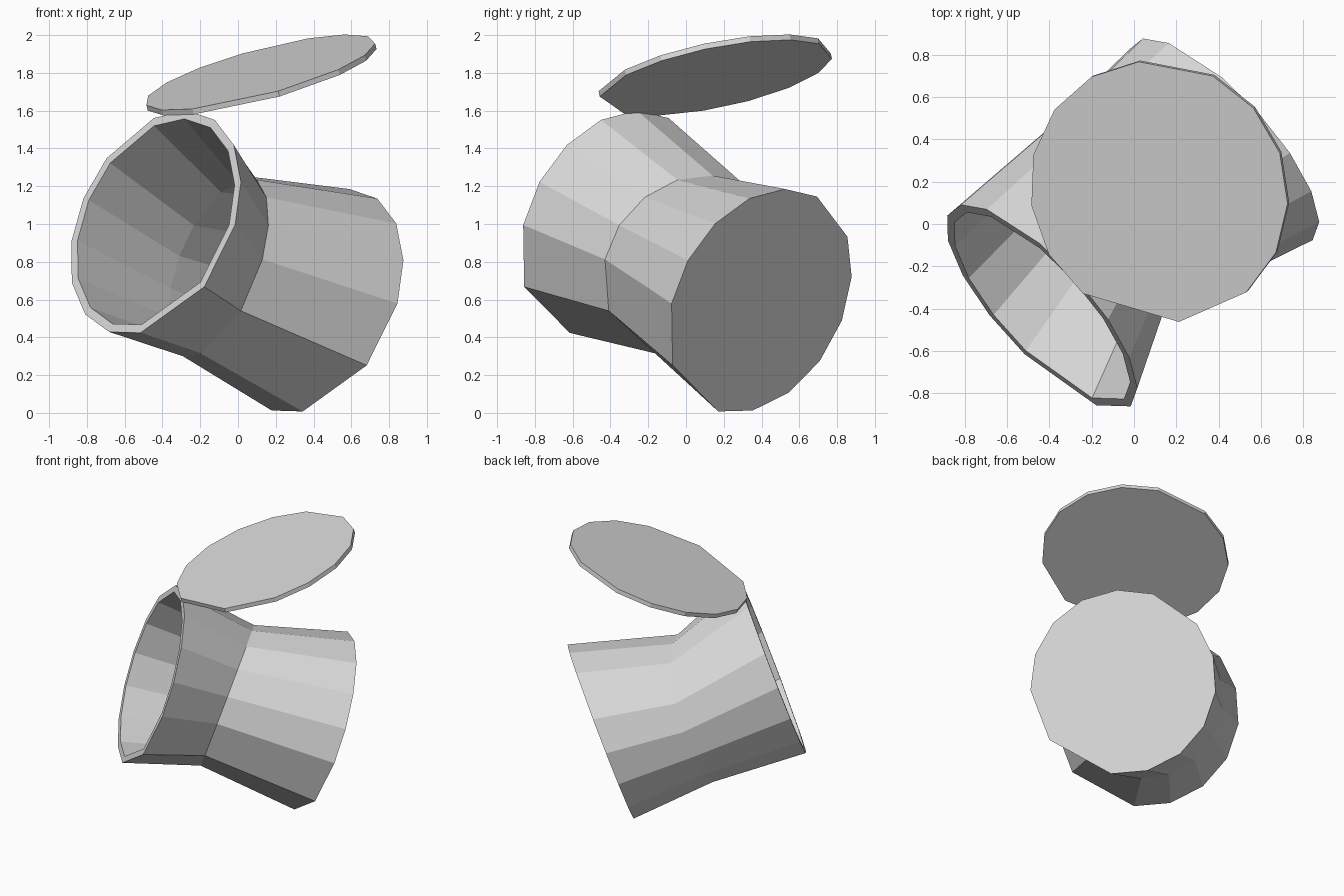
import bpy, bmesh, math
from mathutils import Vector

cube = bpy.data.objects.get("Cube")
if cube:
    bpy.data.objects.remove(cube)

grey = bpy.data.materials.new("plain_grey")
grey.use_nodes = True
colour = (0.68, 0.68, 0.68, 1)
grey.diffuse_color = colour
grey.node_tree.nodes["Principled BSDF"].inputs["Base Color"].default_value = colour

# Uneven fourteen-sided outline, in sixteenths of a turn
STEPS = [0, 2, 3.5, 4.5, 5.5, 6.5, 7.5, 8.5, 10, 11, 12, 13, 14, 15]


def loft(name, rings, centre, axis, right, turn):
    """Skin rings of (depth, radius, side shift, up shift, tilt), capped at both ends."""
    axis = Vector(axis).normalized()
    u = Vector(right)
    u = (u - axis * u.dot(axis)).normalized()
    v = axis.cross(u)
    bm = bmesh.new()
    loops = []
    for depth, radius, du, dv, tilt in rings:
        loop = []
        for step in STEPS:
            a = math.radians(turn + step * 22.5)
            s = radius * math.cos(a) + du
            t = radius * math.sin(a) + dv
            p = Vector(centre) + u * s + v * t + axis * (depth + tilt * s)
            loop.append(bm.verts.new(p))
        loops.append(loop)
    n = len(STEPS)
    for a, b in zip(loops, loops[1:]):
        for i in range(n):
            j = (i + 1) % n
            bm.faces.new((a[i], a[j], b[j], b[i]))
    bm.faces.new(list(reversed(loops[0])))
    bm.faces.new(loops[-1])
    bmesh.ops.recalc_face_normals(bm, faces=bm.faces)
    mesh = bpy.data.meshes.new(name)
    bm.to_mesh(mesh)
    bm.free()
    mesh.materials.append(grey)
    obj = bpy.data.objects.new(name, mesh)
    bpy.context.collection.objects.link(obj)
    return obj


# Hollow tipped pot: outside from base to rim, then back down the inside
pot_rings = [
    (0, 0.63, 0, 0, 0),
    (0.69, 0.508, -0.1, -0.04, 0.27),
    (1.237, 0.63, 0, 0, 0),
    (1.237, 0.583, 0, 0, 0),
    (0.69, 0.463, -0.1, -0.04, 0.27),
    (0.045, 0.585, 0, 0, 0),
]
loft("pot", pot_rings, (0.423, 0.392, 0.592), (-0.695, -0.635, 0.336),
     (0.675, -0.739, 0), -80)

# Thin lid floating above
lid_rings = [(-0.03, 0.63, 0, 0, 0), (0, 0.63, 0, 0, 0)]
loft("lid", lid_rings, (0.117, 0.152, 1.803), (-0.254, -0.193, 0.948),
     (1, 0, 0), -126)
